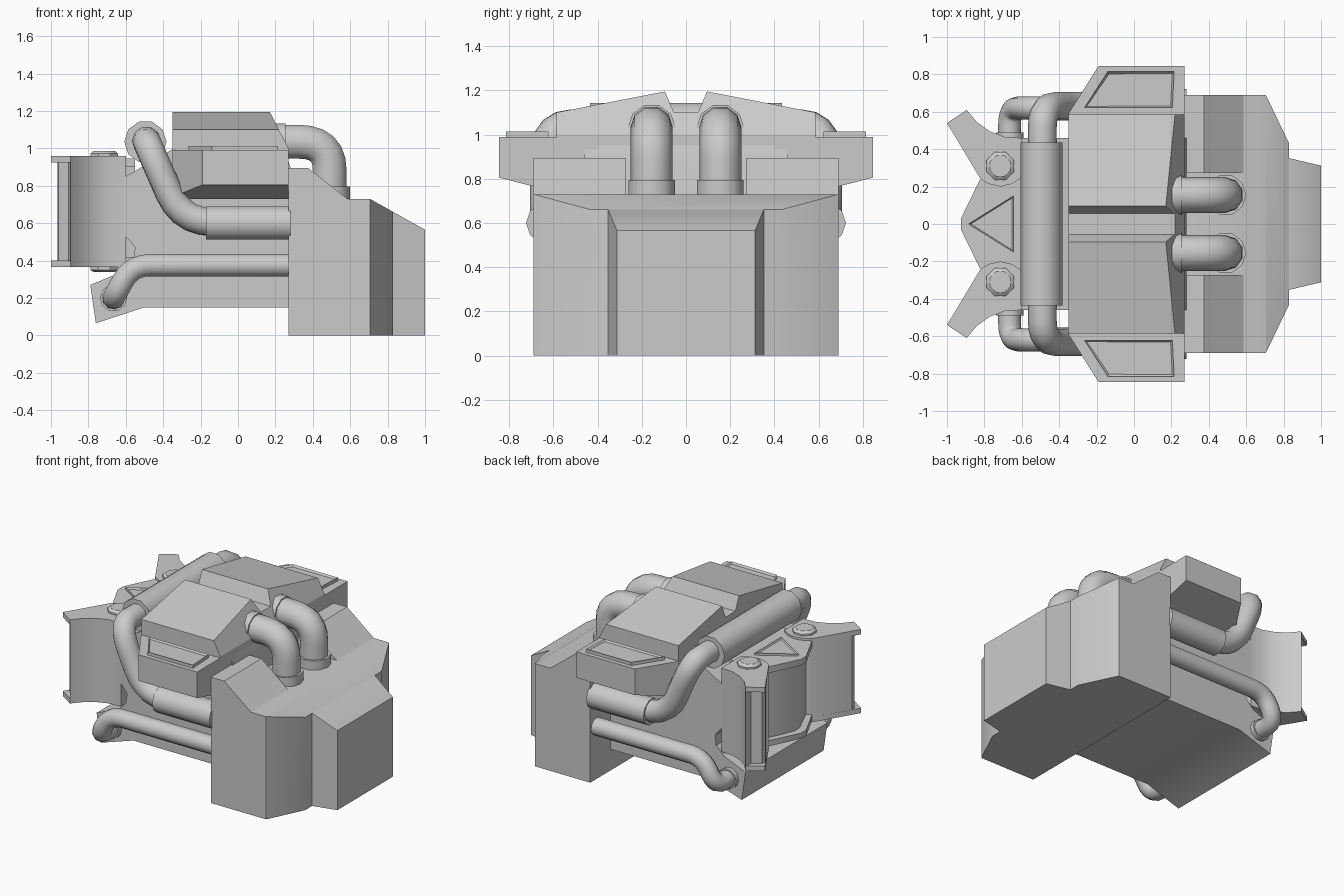
import bpy, bmesh
from math import radians, cos, sin, pi
from mathutils import Vector

if "Cube" in bpy.data.objects:
    bpy.data.objects.remove(bpy.data.objects["Cube"])


def finish(name, bm, smooth=30):
    bmesh.ops.recalc_face_normals(bm, faces=bm.faces)
    me = bpy.data.meshes.new(name)
    bm.to_mesh(me)
    bm.free()
    ob = bpy.data.objects.new(name, me)
    bpy.context.collection.objects.link(ob)
    shade(ob, smooth)
    return ob


def shade(ob, angle):
    bpy.ops.object.select_all(action='DESELECT')
    ob.select_set(True)
    bpy.context.view_layer.objects.active = ob
    bpy.ops.object.shade_smooth_by_angle(angle=radians(angle))


def prism(name, pts, axis, lo, hi, cuts=(), inset=0, smooth=30):
    """Extrude a 2D outline along an axis, then slice off what lies beyond each (point, normal)."""
    put = {'x': lambda a, b, c: (c, a, b), 'y': lambda a, b, c: (a, c, b), 'z': lambda a, b, c: (a, b, c)}[axis]
    bm = bmesh.new()
    v0 = [bm.verts.new(put(a, b, lo)) for a, b in pts]
    v1 = [bm.verts.new(put(a, b, hi)) for a, b in pts]
    bm.faces.new(v0)
    top = bm.faces.new(v1)
    n = len(pts)
    for i in range(n):
        bm.faces.new((v0[i], v0[(i + 1) % n], v1[(i + 1) % n], v1[i]))
    bmesh.ops.recalc_face_normals(bm, faces=bm.faces)
    if inset:  # raised rim with a sunken middle
        bmesh.ops.inset_region(bm, faces=[top], thickness=inset)
        bmesh.ops.translate(bm, verts=top.verts, vec=(0, 0, -inset * 0.9))
    for co, no in cuts:
        geom = bm.verts[:] + bm.edges[:] + bm.faces[:]
        res = bmesh.ops.bisect_plane(bm, geom=geom, plane_co=co, plane_no=no, clear_outer=True)
        edges = [e for e in res['geom_cut'] if isinstance(e, bmesh.types.BMEdge)]
        bmesh.ops.holes_fill(bm, edges=edges)
    return finish(name, bm, smooth)


def pipe(name, pts, r, fillet=0.0, steps=5):
    """Round tube along a path with rounded corners."""
    pts = [Vector(p) for p in pts]
    path = [pts[0]]
    for a, b, c in zip(pts, pts[1:], pts[2:]):
        p = b + (a - b).normalized() * min(fillet, (a - b).length * 0.48)
        q = b + (c - b).normalized() * min(fillet, (c - b).length * 0.48)
        for i in range(steps + 1):
            t = i / steps
            path.append(p * (1 - t) ** 2 + b * 2 * t * (1 - t) + q * t * t)
    path.append(pts[-1])
    cu = bpy.data.curves.new(name, 'CURVE')
    cu.dimensions = '3D'
    cu.bevel_depth = r
    cu.bevel_resolution = 3
    cu.use_fill_caps = True
    sp = cu.splines.new('POLY')
    sp.points.add(len(path) - 1)
    for k, p in zip(sp.points, path):
        k.co = (*p, 1)
    ob = bpy.data.objects.new(name, cu)
    bpy.context.collection.objects.link(ob)
    bpy.ops.object.select_all(action='DESELECT')
    ob.select_set(True)
    bpy.context.view_layer.objects.active = ob
    bpy.ops.object.convert(target='MESH')
    shade(bpy.context.object, 50)


def bolt(name, x, y, levels, sides=8):
    """Lathed polygonal pin from (radius, z) levels."""
    bm = bmesh.new()
    rings = [[bm.verts.new((x + r * cos(2 * pi * (i + .5) / sides), y + r * sin(2 * pi * (i + .5) / sides), z))
              for i in range(sides)] for r, z in levels]
    for a, b in zip(rings, rings[1:]):
        for i in range(sides):
            j = (i + 1) % sides
            bm.faces.new((a[i], a[j], b[j], b[i]))
    bm.faces.new(rings[0])
    bm.faces.new(rings[-1])
    finish(name, bm)


# Rear housing: chamfered block, tapered tail, two raised shoulders
prism("rear_housing", [(.27, 0), (.83, 0), (.83, .66), (.705, .73), (.27, .73)], 'y', -.69, .69,
      [((.705, s * .69, 0), (.26, s * .125, 0)) for s in (1, -1)])
prism("rear_tail", [(.82, 0), (1, 0), (1, .565), (.83, .66), (.82, .66)], 'y', -.4, .4,
      [((.83, s * .352, 0), (.04, s * .17, 0)) for s in (1, -1)])
for s in (1, -1):
    prism("rear_shoulder", [(.27, .7), (.27, .895), (.375, .895), (.585, .73), (.585, .7)], 'y', s * .272, s * .69)

# Main engine body with the lower front lip
prism("engine_body", [(.28, .15), (-.5, .15), (-.76, .065), (-.79, .27), (-.62, .34), (-.56, .40), (-.55, .47),
                      (-.6, .53), (-.6, .85), (-.35, .995), (.25, .995), (.28, .9)], 'y', -.46, .46, smooth=20)

# Twin heads with a valley between them, and sloped rear end
half = [(.055, 1.10), (.095, 1.195), (.585, 1.10), (.585, .95)]
prism("heads", half + [(-y, z) for y, z in reversed(half)], 'x', -.35, .27,
      [((.17, 0, 1.195), (.195, 0, .10))], smooth=10)

for s in (1, -1):
    # Side wing and its rimmed panel
    prism("side_wing", [(s * .4, .99), (s * .845, .99), (s * .845, .805), (s * .55, .73), (s * .4, .73)],
          'x', -.35, .27, [((-.19, s * .845, 0), (-.255, s * .16, 0))], smooth=10)
    prism("wing_panel", [(-.14, s * .815), (.215, s * .815), (.205, s * .622), (-.265, s * .622)],
          'z', .98, 1.013, inset=.014, smooth=10)

    # Upper side pipe with sleeve
    pipe("upper_pipe", [(-.49, s * .40, 1.04), (-.49, s * .63, 1.04), (-.30, s * .63, .605), (.28, s * .63, .605)],
         .077, .17)
    pipe("pipe_sleeve", [(-.17, s * .63, .6), (.28, s * .63, .6)], .093)

    # Lower side pipe and flange
    pipe("lower_pipe", [(.28, s * .62, .375), (-.57, s * .62, .375), (-.665, s * .62, .2), (-.665, s * .44, .2)],
         .062, .1)
    pipe("lower_flange", [(-.665, s * .44, .2), (-.665, s * .49, .2)], .073)

    # Exhaust elbow with collars
    pipe("exhaust_elbow", [(.15, s * .155, 1.035), (.49, s * .155, 1.035), (.49, s * .155, .72)], .095, .2, 6)
    pipe("elbow_front_collar", [(.15, s * .155, 1.03), (.255, s * .155, 1.03)], .108)
    pipe("elbow_base_collar", [(.49, s * .155, .72), (.49, s * .155, .795)], .11)

    # Front bracket arm, its end flanges and pivot pin
    side = [(-.895, .61), (-.84, .545), (-.77, .495), (-.69, .465), (-.6, .46)]
    inner = [(-.6, .25), (-.65, .215), (-.715, .2), (-.78, .215), (-.82, .24)]
    arm = [(x, s * y) for x, y in side + inner]
    prism("bracket_arm", arm + [(-.965, s * .485), (-.96, s * .52), (-.905, s * .56)], 'z', .375, .955)
    for lo, hi in ((.365, .4), (.925, .96)):
        prism("arm_flange", arm + [(-1, s * .54)], 'z', lo, hi)
    bolt("pivot_pin", -.715, s * .31, [(.06, .338), (.08, .35), (.08, .972), (.06, .987)])

# Big cross cylinder over the front
pipe("cross_cylinder", [(-.495, -.435, 1.035), (-.495, .435, 1.035)], .113)

# Centre of the bracket: core between two plates, triangular badge plate on top
nose = [(-.55, .3), (-.72, .3), (-.825, .235), (-.925, .03)]
nose += [(x, -y) for x, y in reversed(nose)]
prism("bracket_core", [(-.55 + (x + .55) * .86, y * .95) for x, y in nose], 'z', .39, .93)
for lo, hi in ((.38, .42), (.9, .945)):
    prism("bracket_plate", nose, 'z', lo, hi)
prism("triangle_plate", [(-.885, 0), (-.645, -.15), (-.645, .15)], 'z', .94, .96, inset=.013)
